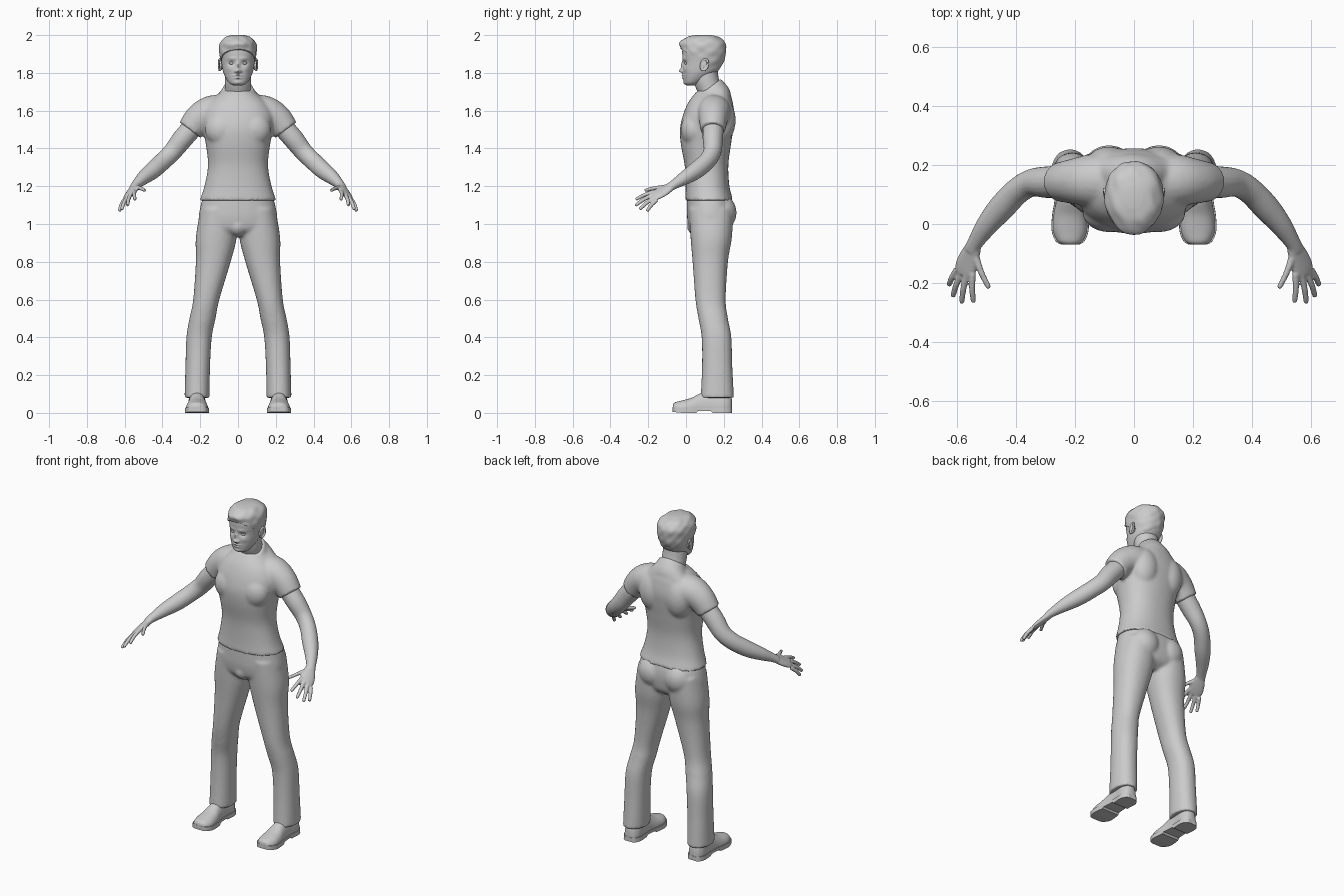
import bpy, bmesh, math
from mathutils import Vector, Matrix

cube = bpy.data.objects.get("Cube")
if cube:
    bpy.data.objects.remove(cube, do_unlink=True)

grey = bpy.data.materials.new("plain grey")
grey.use_nodes = True
tone = (0.6, 0.6, 0.6, 1)
grey.diffuse_color = tone
grey.node_tree.nodes["Principled BSDF"].inputs["Base Color"].default_value = tone


def spline(rows, steps=5):
    """Smooth in-between rows through the given ones."""
    out = []
    for i in range(len(rows) - 1):
        a, b, c, d = (rows[min(max(i + k, 0), len(rows) - 1)] for k in (-1, 0, 1, 2))
        for s in range(steps):
            t = s / steps
            out.append([q + t / 2 * (r - p + t * (2 * p - 5 * q + 4 * r - e + t * (3 * (q - r) + e - p)))
                        for p, q, r, e in zip(a, b, c, d)])
    return out + [list(rows[-1])]


def loft(bm, rings, n=32, power=2.0):
    """Closed skin over rings given as (centre, half axis u, half axis v)."""
    loops = []
    for c, u, v in rings:
        loop = []
        for i in range(n):
            a = 2 * math.pi * i / n
            x, y = (math.copysign(abs(f) ** (2 / power), f) for f in (math.cos(a), math.sin(a)))
            loop.append(bm.verts.new(c + u * x + v * y))
        loops.append(loop)
    for a, b in zip(loops, loops[1:]):
        for i in range(n):
            j = (i + 1) % n
            bm.faces.new((a[i], a[j], b[j], b[i]))
    bm.faces.new(loops[0])
    bm.faces.new(loops[-1])
    return [v for loop in loops for v in loop]


def column(bm, rows, n=48, power=2.0, side=1, steps=5):
    """Level rings: z, centre x, half width, front y, back y."""
    return loft(bm, [(Vector((side * x, (f + b) / 2, z)), Vector((w, 0, 0)), Vector((0, (b - f) / 2, 0)))
                     for z, x, w, f, b in spline(rows, steps)], n, power)


def tube(bm, rows, side=1, normal=(0, 1, 0), n=20, steps=5):
    """Rings along a path: x, y, z, half width, half depth along normal."""
    pts = spline(rows, steps)
    rings = []
    for i, p in enumerate(pts):
        t = Vector(pts[min(i + 1, len(pts) - 1)][:3]) - Vector(pts[max(i - 1, 0)][:3])
        t.normalize()
        v = Vector(normal)
        v = (v - t * v.dot(t)).normalized()
        u = t.cross(v)
        flip = Vector((side, 1, 1))
        rings.append((Vector(p[:3]) * flip, u * flip * p[3], v * flip * p[4]))
    return loft(bm, rings, n)


def ball(bm, centre, size, side=1):
    m = Matrix.Translation((centre[0] * side, *centre[1:])) @ Matrix.Diagonal((*size, 1))
    bmesh.ops.create_uvsphere(bm, u_segments=24, v_segments=16, radius=1, matrix=m)


def finish(bm, name, voxel=0, rounds=4):
    bmesh.ops.recalc_face_normals(bm, faces=bm.faces)
    me = bpy.data.meshes.new(name)
    bm.to_mesh(me)
    bm.free()
    me.materials.append(grey)
    me.shade_smooth()
    me.set_sharp_from_angle(angle=math.radians(50))
    ob = bpy.data.objects.new(name, me)
    bpy.context.collection.objects.link(ob)
    if voxel:
        r = ob.modifiers.new("blend", "REMESH")
        r.mode, r.voxel_size, r.use_smooth_shade = "VOXEL", voxel, True
        s = ob.modifiers.new("soften", "SMOOTH")
        s.factor, s.iterations = 0.5, rounds
    return ob


# Shirt: torso, sleeves, tilted neckline and shoulder blades
bm = bmesh.new()
column(bm, [(1.125, 0, .203, -.004, .25), (1.2, 0, .178, -.002, .23), (1.31, 0, .159, -.007, .224),
            (1.42, 0, .17, -.027, .238), (1.5, 0, .185, -.032, .25), (1.57, 0, .19, -.018, .257),
            (1.63, 0, .165, .005, .25), (1.67, 0, .125, .03, .24), (1.705, 0, .08, .06, .215)], power=2.3)
tube(bm, [(0, .165, 1.63, .17, .08), (0, .152, 1.67, .12, .088), (0, .138, 1.694, .092, .086),
          (0, .119, 1.72, .08, .082)], n=32)
for s in (1, -1):
    tube(bm, [(.05, .15, 1.6, .085, .09), (.14, .148, 1.592, .088, .09), (.205, .145, 1.557, .08, .077),
              (.255, .142, 1.497, .069, .066)], s)
    ball(bm, (.085, .19, 1.55), (.085, .073, .12), s)
    ball(bm, (.085, .04, 1.5), (.09, .068, .09), s)
finish(bm, "shirt", .009, 5)

# Trousers: hips, seat and two flared legs
bm = bmesh.new()
column(bm, [(1.17, 0, .176, .005, .23), (1.1, 0, .197, .004, .25), (1.03, 0, .208, .006, .25),
            (.97, 0, .19, .02, .235), (.935, 0, .1, .06, .19)], power=2.3)
for s in (1, -1):
    column(bm, [(1.08, .1, .098, .015, .25), (.93, .115, .108, .024, .243), (.8, .131, .092, .035, .222),
                (.6, .168, .069, .05, .21), (.5, .188, .069, .066, .222), (.4, .206, .067, .083, .24),
                (.25, .213, .065, .085, .245), (.08, .217, .066, .078, .254)], power=2.2, side=s)
    ball(bm, (.085, .185, 1.06), (.09, .083, .095), s)
ball(bm, (0, .06, .99), (.05, .055, .055))
finish(bm, "trousers", .009, 5)

# Arms with palm, four fingers and thumb
back_of_hand = Vector((.62, -.33, .72))
fingers = [((.548, -.168, 1.172), (.545, -.266, 1.13)), ((.568, -.174, 1.156), (.585, -.268, 1.098)),
           ((.587, -.168, 1.14), (.615, -.246, 1.077)), ((.602, -.155, 1.127), (.628, -.207, 1.068)),
           ((.54, -.105, 1.195), (.492, -.218, 1.178))]
for s, label in ((1, "left_arm"), (-1, "right_arm")):
    bm = bmesh.new()
    tube(bm, [(.215, .145, 1.54, .055, .055), (.29, .142, 1.455, .054, .055), (.345, .14, 1.385, .047, .05),
              (.395, .112, 1.335, .045, .048), (.45, .055, 1.285, .045, .046), (.5, -.005, 1.245, .037, .037),
              (.54, -.065, 1.208, .027, .024), (.552, -.09, 1.192, .029, .02)], s, back_of_hand)
    tube(bm, [(.54, -.07, 1.205, .024, .02), (.557, -.11, 1.18, .038, .018), (.572, -.15, 1.158, .042, .015),
              (.578, -.172, 1.148, .036, .012)], s, back_of_hand)
    for k, (root, tip) in enumerate(fingers):
        a, b = Vector(root), Vector(tip)
        mid = a.lerp(b, .5) + back_of_hand * .005
        fat = .014 if k == 4 else .0115
        tube(bm, [(*a, fat, fat), (*mid, .0105, .0105), (*b.lerp(mid, .1), .009, .009), (*b, .004, .004)],
             s, back_of_hand, 12)
    finish(bm, label, .0045, 3)

# Neck
bm = bmesh.new()
tube(bm, [(0, .138, 1.67, .072, .066), (0, .122, 1.72, .07, .064), (0, .108, 1.76, .07, .066),
          (0, .1, 1.82, .068, .066)], n=40)
finish(bm, "neck")

# Head: a smooth skull with face forms pushed in and out
skull = [(1.733, 0, .022, .005, .045), (1.745, 0, .046, -.008, .075), (1.775, 0, .066, -.014, .125),
         (1.81, 0, .08, -.016, .17), (1.86, 0, .088, -.017, .196), (1.91, 0, .094, -.02, .205),
         (1.95, 0, .088, -.014, .2), (1.98, 0, .06, .015, .165), (1.99, 0, .025, .055, .125)]
# x, z, spread x, spread z, push forward
forms = [(0, 1.811, .013, .011, .021), (0, 1.838, .009, .02, .011), (.014, 1.807, .007, .007, .007),
         (.035, 1.852, .016, .011, -.011), (.03, 1.876, .024, .009, .004), (0, 1.787, .022, .005, .008),
         (0, 1.773, .018, .005, .008), (0, 1.748, .02, .01, .005), (.045, 1.82, .018, .015, .004)]
bm = bmesh.new()
for v in column(bm, skull, 128, 2.15, steps=10):
    if v.co.y < .08:
        v.co.y -= sum(d * math.exp(-((abs(v.co.x) - x) / sx) ** 2 - ((v.co.z - z) / sz) ** 2)
                      for x, z, sx, sz, d in forms)
finish(bm, "head")

# Eyes and ears
for s, label in ((1, "left"), (-1, "right")):
    bm = bmesh.new()
    ball(bm, (.034, .004, 1.851), (.014, .013, .0075), s)
    finish(bm, label + "_eye")
    bm = bmesh.new()
    rim = []
    for i in range(24):
        a = 2 * math.pi * i / 24
        rim.append((Vector((s * (.097 + .004 * math.cos(a)), .098 + .019 * math.cos(a) + .005 * math.sin(a),
                            1.843 + .029 * math.sin(a))), a))
    for c, a in rim:
        ball(bm, (c.x, c.y, c.z), (.006, .006, .006))
    ball(bm, (.09, .097, 1.842), (.011, .018, .028), s)
    finish(bm, label + "_ear", .0025, 4)

# Hair: an enlarged skull cap cut along a sloping hairline, with soft locks
bm = bmesh.new()
cap = [(z + .01, x, w + .006, f - .006, b + .007) for z, x, w, f, b in skull]
for v in column(bm, cap, 128, 2.1, steps=10):
    x, y, z = v.co
    if y < .08:
        v.co.y -= .016 * math.exp(-((z - 1.957) / .022) ** 2 - (x / .065) ** 2)
    lump = math.sin(70 * x + 25 * z) * math.sin(60 * y + 30 * x) * math.sin(80 * z)
    v.co += (Vector((x, y - .09, (z - 1.88) * .3))).normalized() * lump * .003
normal = Vector((0, .54, .84)).normalized()
bmesh.ops.bisect_plane(bm, geom=bm.verts[:] + bm.edges[:] + bm.faces[:], plane_co=(0, -.025, 1.925),
                       plane_no=normal, clear_inner=True)
bmesh.ops.holes_fill(bm, edges=[e for e in bm.edges if e.is_boundary])
finish(bm, "hair")

# Shoes: rounded uppers on a flat sole with a heel
last = [(-.07, .024, .045), (-.058, .044, .056), (-.02, .058, .066), (.03, .056, .08), (.08, .048, .105),
        (.14, .045, .12), (.2, .048, .12), (.232, .036, .1), (.243, .018, .07)]
for s, label in ((1, "left"), (-1, "right")):
    for part, grow, low in (("shoe", 0, .018), ("sole", .005, 0)):
        bm = bmesh.new()
        rings = [(Vector((s * .217, y * (1 + grow), .02)), Vector((w + grow, 0, 0)), Vector((0, 0, h - .02)))
                 for y, w, h in spline(last, 6)]
        for v in loft(bm, rings, 40, 2.3):
            if part == "shoe":
                v.co.z = max(v.co.z, low)
            else:
                arch = .01 if .06 < v.co.y < .135 else 0
                toe = .1 * max(0, -.02 - v.co.y)
                v.co.z = .026 + toe if v.co.z > .02 else arch + toe
        finish(bm, label + "_" + part)
